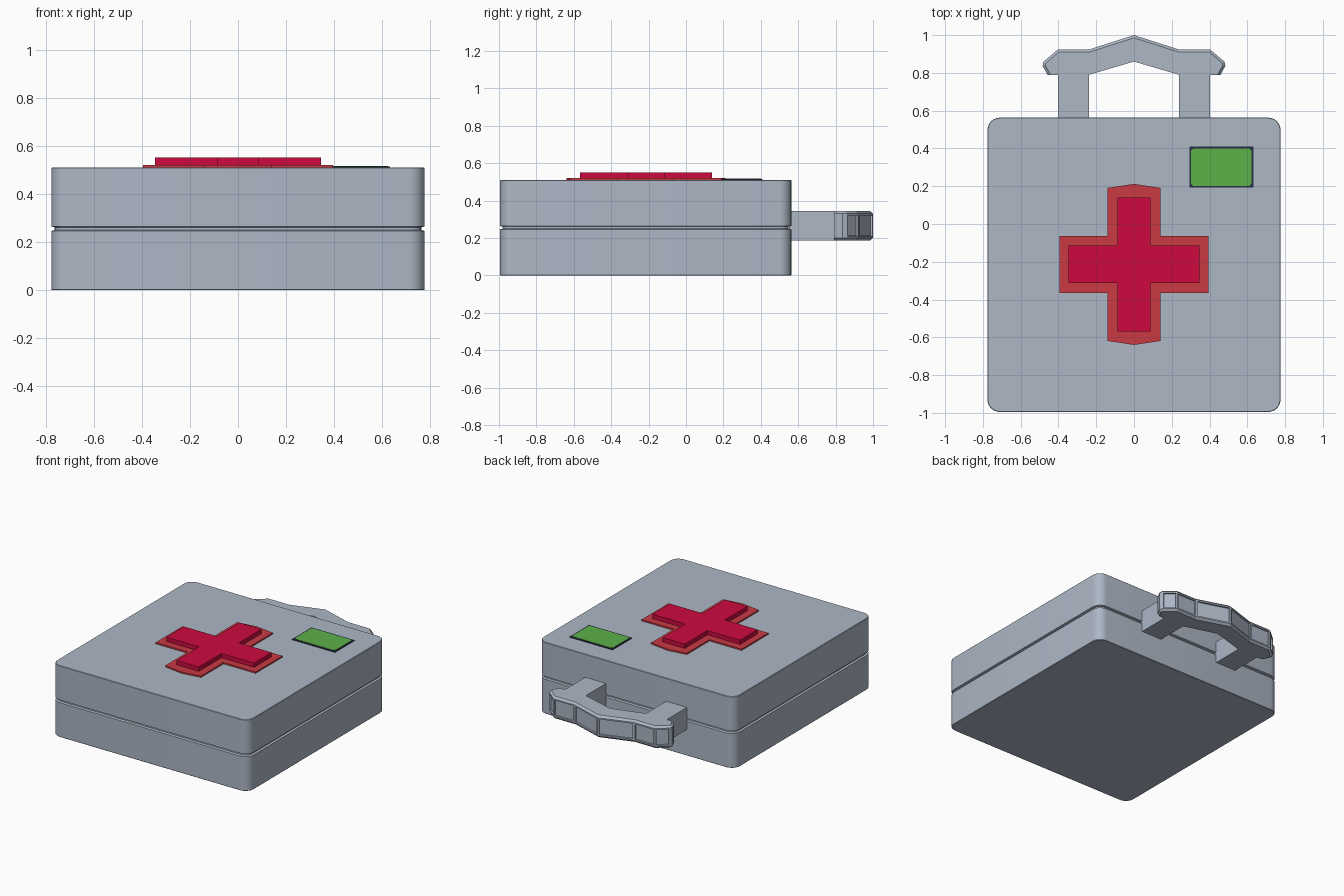
import bpy, bmesh, math

if "Cube" in bpy.data.objects:
    bpy.data.objects.remove(bpy.data.objects["Cube"])


def material(name, r, g, b):
    lin = [((c / 255 + 0.055) / 1.055) ** 2.4 for c in (r, g, b)]
    m = bpy.data.materials.new(name)
    m.diffuse_color = (*lin, 1)
    m.use_nodes = True
    m.node_tree.nodes["Principled BSDF"].inputs["Base Color"].default_value = m.diffuse_color
    return m


grey = material("blue_grey", 173, 183, 198)
crimson = material("crimson", 204, 10, 62)
soft_red = material("soft_red", 202, 58, 68)
green = material("green", 92, 178, 74)
navy = material("dark_navy", 42, 48, 72)


def finish(bm, name, mat):
    bmesh.ops.recalc_face_normals(bm, faces=bm.faces)
    me = bpy.data.meshes.new(name)
    bm.to_mesh(me)
    bm.free()
    ob = bpy.data.objects.new(name, me)
    bpy.context.collection.objects.link(ob)
    me.materials.append(mat)
    return ob


def loft(rings):
    """Closed solid from rings of equal point count."""
    bm = bmesh.new()
    vs = [[bm.verts.new(p) for p in ring] for ring in rings]
    n = len(vs[0])
    for a, b in zip(vs, vs[1:]):
        for i in range(n):
            j = (i + 1) % n
            bm.faces.new((a[i], a[j], b[j], b[i]))
    bm.faces.new(vs[0][::-1])
    bm.faces.new(vs[-1])
    bmesh.ops.recalc_face_normals(bm, faces=bm.faces)
    return bm


def plate(name, outline, z0, z1, mat):
    return finish(loft([[(x, y, z) for x, y in outline] for z in (z0, z1)]), name, mat)


def rounded_rect(x0, x1, y0, y1, r, seg):
    pts = []
    corners = [(x1 - r, y1 - r), (x0 + r, y1 - r), (x0 + r, y0 + r), (x1 - r, y0 + r)]
    for k, (cx, cy) in enumerate(corners):
        for i in range(seg + 1):
            a = math.pi / 2 * (k + i / seg)
            pts.append((cx + r * math.cos(a), cy + r * math.sin(a)))
    return pts


# case: rounded box with a seam groove between base and lid
levels = [(0, 0.003), (0.003, 0), (0.246, 0), (0.25, 0.014), (0.261, 0.014),
          (0.265, 0), (0.507, 0), (0.51, 0.003)]
rings = []
for z, d in levels:
    outline = rounded_rect(-0.776 + d, 0.776 - d, -0.995 + d, 0.563 - d, 0.065 - d, 6)
    rings.append([(x, y, z) for x, y in outline])
case = finish(loft(rings), "case", grey)
bpy.context.view_layer.objects.active = case
case.select_set(True)
bpy.ops.object.shade_smooth_by_angle(angle=math.radians(30))


# two stacked crosses, the lower with slightly pointed vertical arms
def cross(cy, half_x, half_y, arm_x, arm_y, peak):
    quarter = [(half_x, arm_y), (arm_x, arm_y), (arm_x, half_y)]
    tip = [(0, half_y + peak)]
    right = quarter + tip
    left = [(-x, y) for x, y in quarter[::-1]]
    top = right + left
    return [(x, cy + y) for x, y in top + [(-x, -y) for x, y in top]]


plate("cross_border", cross(-0.214, 0.395, 0.405, 0.141, 0.151, 0.021), 0.505, 0.52, soft_red)
plate("cross", cross(-0.214, 0.346, 0.354, 0.088, 0.099, 0), 0.505, 0.551, crimson)

# label plate with a green panel
plate("label_frame", [(0.293, 0.192), (0.632, 0.192), (0.632, 0.41), (0.293, 0.41)], 0.505, 0.515, navy)
plate("label_panel", rounded_rect(0.302, 0.623, 0.202, 0.4, 0.012, 1), 0.512, 0.517, green)

# carrying handle: half outline mirrored, extruded, chamfered, with recessed panels
half = [(0.238, 0.79), (0.238, 0.552), (0.402, 0.552), (0.402, 0.79), (0.458, 0.79),
        (0.484, 0.838), (0.478, 0.86), (0.402, 0.925), (0.235, 0.925)]
outline = [(0, 0.86)] + half + [(0, 1.0)] + [(-x, y) for x, y in half[::-1]]
bm = loft([[(x, y, z) for x, y in outline] for z in (0.187, 0.345)])


def is_outer(f):
    c = f.calc_center_median()
    return abs(f.normal.z) < 0.1 and c.y > 0.8 and (f.normal.y > 0.1 or abs(c.x) > 0.45)


rim = [e for e in bm.edges if abs(e.verts[0].co.z - e.verts[1].co.z) < 1e-4
       and any(is_outer(f) for f in e.link_faces)]
bmesh.ops.bevel(bm, geom=rim, offset=0.014, segments=1, affect='EDGES')
bm.normal_update()
panels = [f for f in bm.faces if is_outer(f) and f.normal.y > 0.5 and f.calc_area() > 0.005]
bmesh.ops.inset_individual(bm, faces=panels, thickness=0.014, depth=0)
bmesh.ops.inset_individual(bm, faces=panels, thickness=0.002, depth=-0.01)
finish(bm, "handle", grey)
